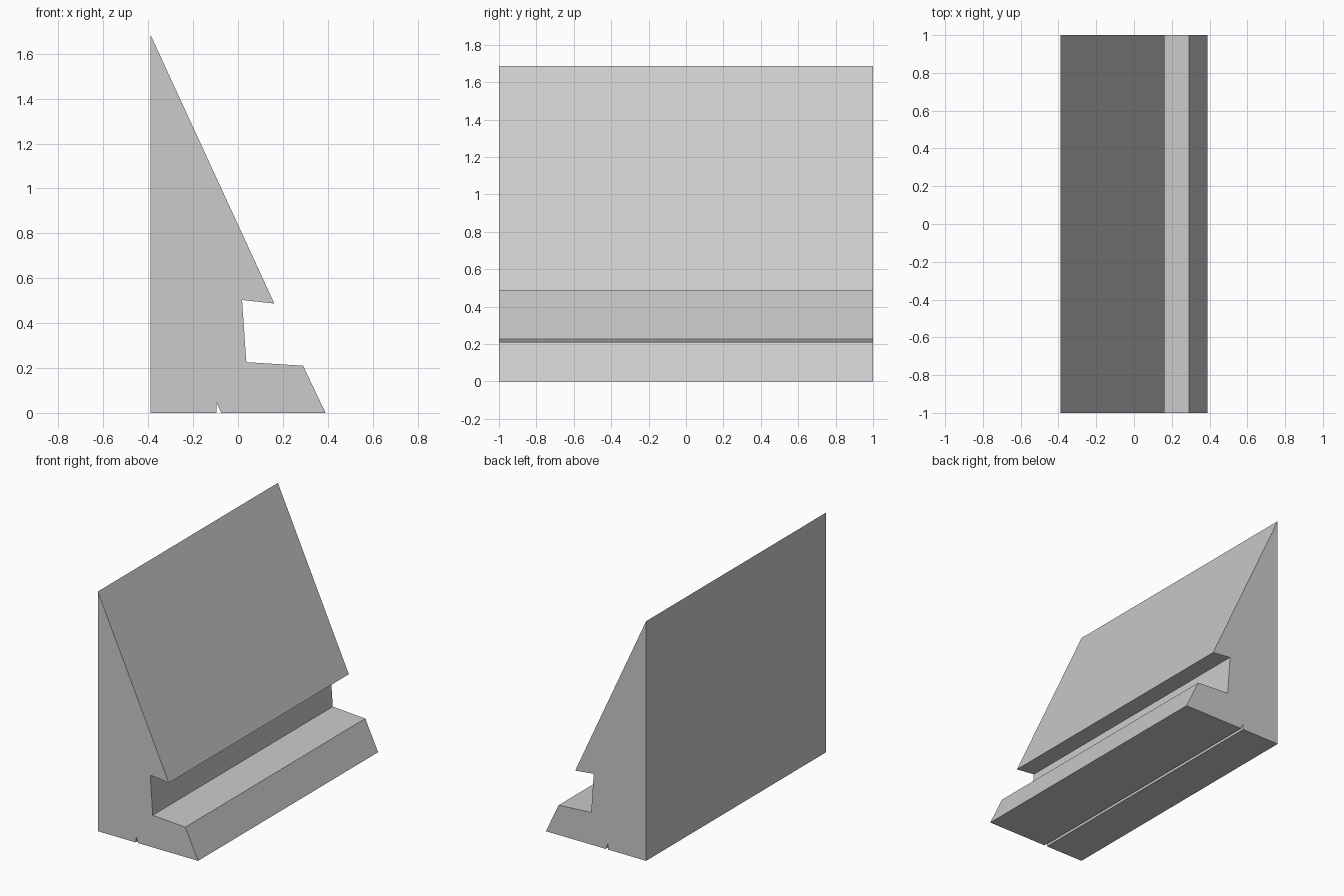
import bpy
import bmesh
from mathutils import Vector

cube = bpy.data.objects.get("Cube")
if cube:
    bpy.data.objects.remove(cube, do_unlink=True)

# Plain grey material
grey = bpy.data.materials.new("light grey")
grey.use_nodes = True
colour = (0.6, 0.6, 0.6, 1.0)
grey.diffuse_color = colour
grey.node_tree.nodes["Principled BSDF"].inputs["Base Color"].default_value = colour

# Cross-section (x, z): foot, ledge, slot, sloping face, upright back
profile = [
    (-0.39, 0.0), (-0.095, 0.0), (-0.095, 0.045), (-0.075, 0.0),
    (0.39, 0.0), (0.29, 0.21), (0.037, 0.226), (0.018, 0.503),
    (0.162, 0.487), (-0.39, 1.685),
]
half_length = 1.0


def extrude_profile(name, points, half, material):
    """Sweep a closed x-z profile along y."""
    bm = bmesh.new()
    face = bm.faces.new([bm.verts.new((x, -half, z)) for x, z in points])
    swept = bmesh.ops.extrude_face_region(bm, geom=[face])
    moved = [v for v in swept["geom"] if isinstance(v, bmesh.types.BMVert)]
    bmesh.ops.translate(bm, verts=moved, vec=Vector((0, 2 * half, 0)))
    bmesh.ops.recalc_face_normals(bm, faces=bm.faces)
    mesh = bpy.data.meshes.new(name)
    bm.to_mesh(mesh)
    bm.free()
    mesh.materials.append(material)
    obj = bpy.data.objects.new(name, mesh)
    bpy.context.collection.objects.link(obj)
    return obj


# Wedge-shaped rail with a side slot and a small groove underneath
extrude_profile("slotted_wedge", profile, half_length, grey)
